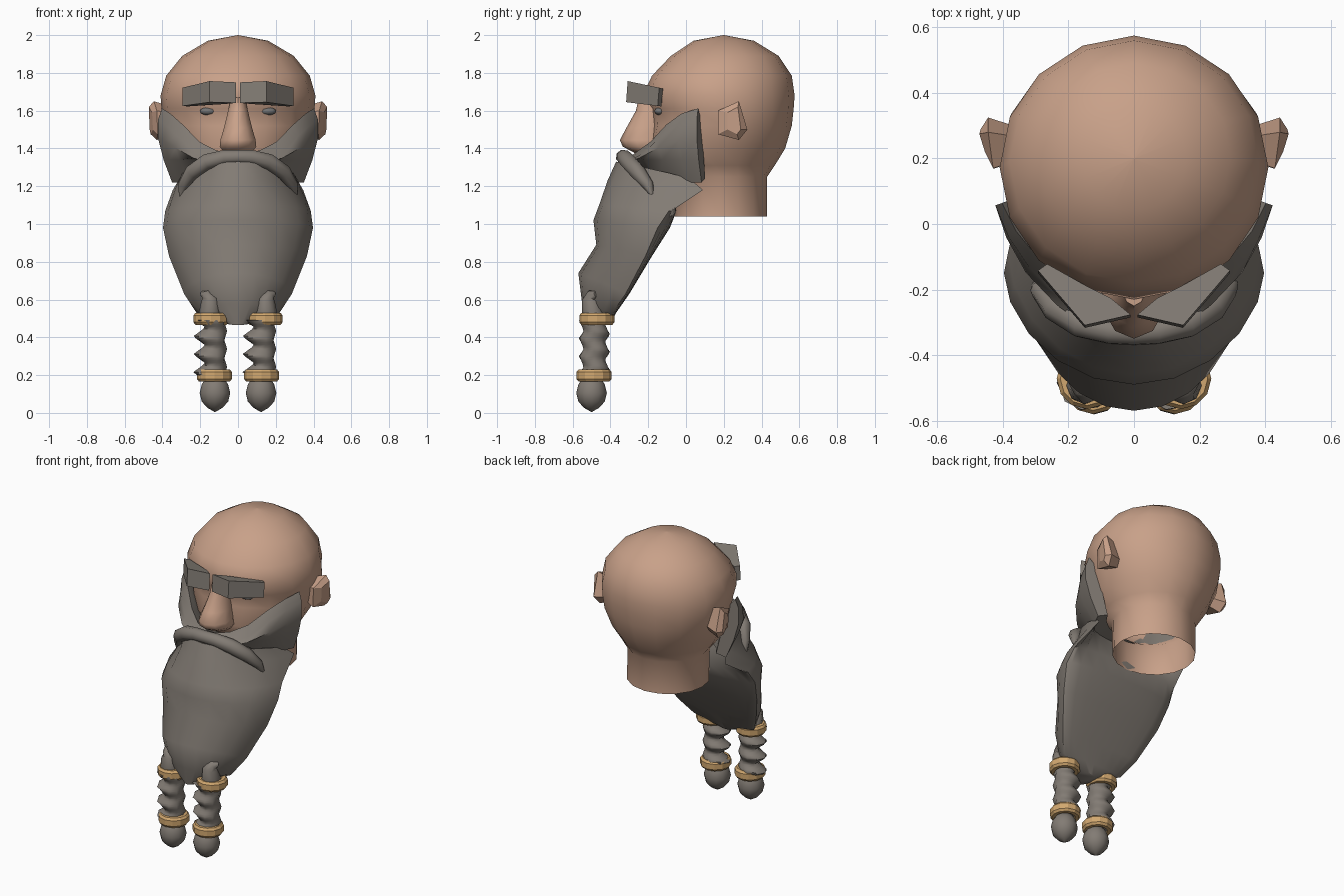
import bpy, bmesh
from math import sin, cos, pi, radians
from mathutils import Vector

cube = bpy.data.objects.get("Cube")
if cube:
    bpy.data.objects.remove(cube, do_unlink=True)


def material(name, rgb):
    m = bpy.data.materials.new(name)
    m.use_nodes = True
    m.diffuse_color = (*rgb, 1)
    bsdf = next(n for n in m.node_tree.nodes if n.type == 'BSDF_PRINCIPLED')
    bsdf.inputs["Base Color"].default_value = (*rgb, 1)
    return m


SKIN = material("skin", (0.58, 0.355, 0.25))
GREY = material("grey hair", (0.225, 0.2, 0.175))
GOLD = material("gold", (0.64, 0.39, 0.16))
EYE = material("eye grey", (0.17, 0.17, 0.17))


def finish(bm, name, mat, smooth=None):
    bmesh.ops.remove_doubles(bm, verts=bm.verts, dist=0.0005)
    bmesh.ops.recalc_face_normals(bm, faces=bm.faces)
    me = bpy.data.meshes.new(name)
    bm.to_mesh(me)
    bm.free()
    me.materials.append(mat)
    ob = bpy.data.objects.new(name, me)
    bpy.context.collection.objects.link(ob)
    if smooth:
        bpy.ops.object.select_all(action='DESELECT')
        ob.select_set(True)
        bpy.context.view_layer.objects.active = ob
        bpy.ops.object.shade_smooth_by_angle(angle=radians(smooth))
    return ob


def loft(name, rings, mat, smooth=None, caps=(True, True)):
    """Skin a list of closed rings that share one point count."""
    bm = bmesh.new()
    rows = [[bm.verts.new(p) for p in ring] for ring in rings]
    n = len(rows[0])
    for a, b in zip(rows, rows[1:]):
        for i in range(n):
            j = (i + 1) % n
            bm.faces.new((a[i], a[j], b[j], b[i]))
    for row, cap in zip((rows[0], rows[-1]), caps):
        if cap:
            bm.faces.new(row)
    return finish(bm, name, mat, smooth)


def oval(rx, front, back, z, n=16):
    mid, ry = (front + back) / 2, (back - front) / 2
    return [(rx * sin(2 * pi * i / n), mid + ry * cos(2 * pi * i / n), z) for i in range(n)]


def tube(name, path, mat, n=8, smooth=50):
    """Sweep a round section along points of (x, y, z, radius)."""
    pts = [Vector(p[:3]) for p in path]
    rings = []
    for i, p in enumerate(pts):
        d = (pts[min(i + 1, len(pts) - 1)] - pts[max(i - 1, 0)]).normalized()
        side = d.cross(Vector((0, 1, 0.3))).normalized()
        up = side.cross(d)
        r = path[i][3]
        rings.append([p + r * (side * cos(2 * pi * k / n) + up * sin(2 * pi * k / n)) for k in range(n)])
    return loft(name, rings, mat, smooth)


# Bald head with an open neck and a slight brow ridge
head = [(0.25, -0.06, 0.43, 1.04), (0.25, -0.07, 0.43, 1.25), (0.29, -0.16, 0.47, 1.31),
        (0.345, -0.2, 0.525, 1.4), (0.39, -0.18, 0.56, 1.52), (0.405, -0.185, 0.57, 1.61),
        (0.41, -0.23, 0.575, 1.68), (0.38, -0.18, 0.56, 1.785), (0.295, -0.08, 0.49, 1.89),
        (0.16, 0.04, 0.36, 1.97), (0.002, 0.198, 0.202, 2.0)]
loft("head", [oval(rx, f, b, z) for rx, f, b, z in head], SKIN, 60, (False, True))

# Nose: narrow bridge swelling to a blunt tip
nose = [(0.038, -0.25, -0.12, 1.67), (0.055, -0.265, -0.1, 1.6), (0.078, -0.315, -0.1, 1.51),
        (0.098, -0.35, -0.1, 1.445), (0.102, -0.335, -0.1, 1.41), (0.075, -0.27, -0.1, 1.375)]
loft("nose", [oval(rx, f, b, z, 10) for rx, f, b, z in nose], SKIN, 50)

# Ears, brows and eyes on each side
ear = [(0.17, 1.6, 0.43), (0.28, 1.65, 0.445), (0.325, 1.5, 0.445), (0.28, 1.445, 0.43), (0.17, 1.475, 0.425)]
ear_face = [(0.22, 1.59, 0.455), (0.275, 1.62, 0.472), (0.29, 1.5, 0.468), (0.27, 1.475, 0.462), (0.22, 1.5, 0.45)]
brow = [(0.01, -0.285), (0.15, -0.317), (0.293, -0.15), (0.265, -0.13), (0.14, -0.2), (0.07, -0.235)]
for s, side in ((1, "left"), (-1, "right")):
    root = [(s * 0.34, 0.24 + (y - 0.24) * 0.6, 1.54 + (z - 1.54) * 0.7) for y, z, x in ear]
    loft(side + "_ear", [root, [(s * x, y, z) for y, z, x in ear],
                         [(s * x, y, z) for y, z, x in ear_face]], SKIN)
    loft(side + "_brow", [[(s * x, y, 1.607 - 0.12 * y) for x, y in brow],
                          [(s * x, y + 0.008, 1.69 - 0.21 * y) for x, y in brow]], GREY)
    bm = bmesh.new()
    bmesh.ops.create_uvsphere(bm, u_segments=10, v_segments=6, radius=1)
    for v in bm.verts:
        v.co = Vector((s * 0.158 + v.co.x * 0.046, -0.14 + v.co.y * 0.028, 1.597 + v.co.z * 0.021))
    finish(bm, side + "_eye", EYE, 60)

# Whiskers: a thick rounded band around the jaw, rising to points at the temples
rim = [(0.415, 0.06, 1.612), (0.37, -0.03, 1.585), (0.3, -0.115, 1.525), (0.21, -0.2, 1.435),
       (0.12, -0.265, 1.39), (0, -0.3, 1.365)]
rim += [(-x, y, z) for x, y, z in reversed(rim[:-1])]


def band(x, y, top):
    def at(scale, z):
        return (x * scale, 0.2 + (y - 0.2) * scale, z)
    outward = abs(x) / 0.415
    bulge = 1.02 + 0.1 * min(1, 3 * (1 - outward))
    return [at(0.86, top - 0.06), at(0.97, top), at((bulge + 1) / 2 + 0.01, top - 0.06),
            at(bulge, 1.22 + (top - 1.22) * 0.6), at(bulge - 0.07, 1.34),
            at(0.84, 1.22), at(0.5 + 0.2 * outward, 1.24)]


loft("whiskers", [band(*p) for p in rim], GREY, 60)

# Long beard: wedged front, shallow back, flaring flaps at the top of the sides
# columns: half width, side y, side z, front y, front z, back y
beard = [(0.31, 0.02, 1.24, -0.37, 1.33, -0.12), (0.345, 0.09, 1.18, -0.415, 1.23, -0.1),
         (0.385, -0.09, 1.07, -0.46, 1.1, -0.05), (0.397, -0.15, 0.98, -0.49, 1.02, -0.085),
         (0.365, -0.215, 0.83, -0.475, 0.89, -0.18), (0.285, -0.32, 0.63, -0.57, 0.74, -0.3),
         (0.22, -0.39, 0.53, -0.55, 0.58, -0.37), (0.06, -0.45, 0.475, -0.53, 0.465, -0.4)]


def beard_ring(w, ys, zs, yf, zf, yb, n=20):
    ring = []
    for i in range(n):
        a = 2 * pi * i / n
        c = cos(a)
        y = ys + (yf - ys) * c ** 1.15 if c > 0 else ys + (yb - ys) * abs(c) ** 0.8
        ring.append((w * sin(a), y, zs + (zf - zs) * max(c, 0)))
    return ring


loft("beard", [beard_ring(*row) for row in beard], GREY, 50)

# Moustache drooping to tapered ends, one end a little longer
half = [(0.308, -0.18, 1.155, 0.01), (0.288, -0.2, 1.205, 0.03), (0.24, -0.255, 1.275, 0.043),
        (0.16, -0.305, 1.33, 0.045), (0.07, -0.328, 1.353, 0.041)]
longer = [(-x, y, z, r) for x, y, z, r in reversed(half[1:])] + [(-0.303, -0.18, 1.115, 0.008)]
tube("moustache", half + [(0, -0.333, 1.355, 0.039)] + longer, GREY)


# Braids whose strands stick out as teeth on one side, with gold bands and a round tuft
def braid_ring(x, y, z, n=10, pitch=0.095):
    ring = []
    for k in range(n):
        a = 2 * pi * k / n
        phase = ((z - 0.215) / pitch + (a - pi) / (2 * pi) * 0.6) % 1
        tooth = abs(2 * phase - 1)
        r = 0.07 + (tooth - 0.5) * (0.015 + 0.05 * (0.5 - 0.5 * cos(a)) ** 2)
        ring.append((x + r * cos(a), y + r * sin(a), z))
    return ring


def gold_band(name, x, y, z):
    profile = [(0.06, -0.032), (0.082, -0.032), (0.093, -0.018), (0.093, 0.018), (0.082, 0.032), (0.06, 0.032)]
    rings = [oval(r, y - r, y + r, z + h, 12) for r, h in profile + profile[:1]]
    rings = [[(px + x, py, pz) for px, py, pz in ring] for ring in rings]
    loft(name, rings, GOLD, None, (False, False))


for s, side in ((1, "left"), (-1, "right")):
    rings = [braid_ring(s * 0.13 - 0.005, -0.485, 0.18 + i * 0.012) for i in range(27)]
    loft(side + "_braid", rings, GREY, 50)
    tube(side + "_braid_root", [(s * 0.145, -0.485, 0.48, 0.065), (s * 0.15, -0.495, 0.54, 0.056),
                                (s * 0.15, -0.505, 0.6, 0.045), (s * 0.165, -0.495, 0.625, 0.03),
                                (s * 0.19, -0.475, 0.63, 0.015)], GREY)
    gold_band(side + "_upper_band", s * 0.143, -0.472, 0.498)
    gold_band(side + "_lower_band", s * 0.125, -0.487, 0.198)
    tuft = [(0.045, 0.19), (0.07, 0.15), (0.081, 0.105), (0.07, 0.06), (0.04, 0.027), (0.002, 0.005)]
    loft(side + "_braid_tuft", [[(px + s * 0.122, py, pz) for px, py, pz in oval(r, -0.5 - r, -0.5 + r, z, 12)]
                                for r, z in tuft], GREY, 60)
